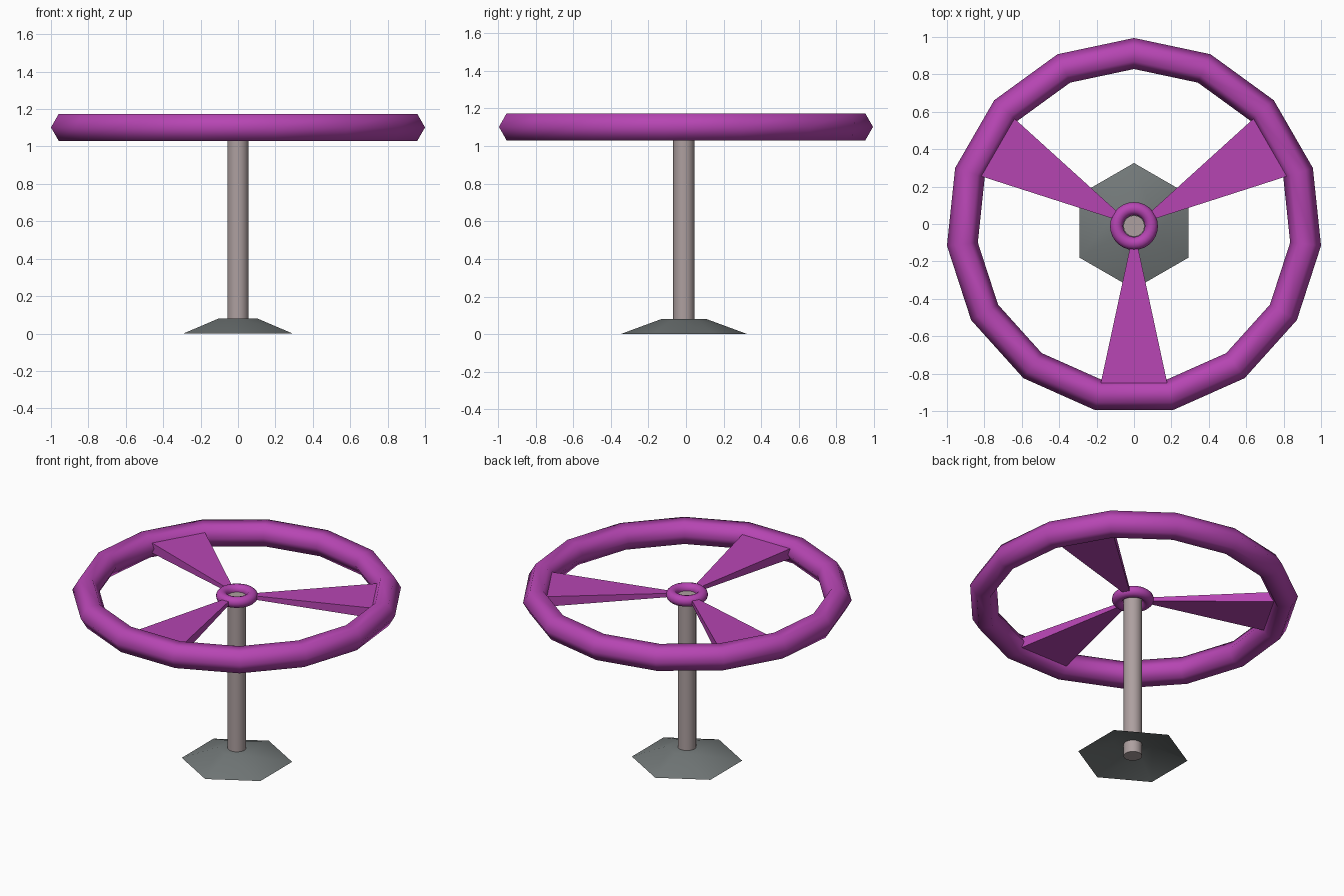
import bpy, bmesh, math
from mathutils import Matrix, Vector

if "Cube" in bpy.data.objects:
    bpy.data.objects.remove(bpy.data.objects["Cube"])

CY = -0.011      # centre of the wheel and post in y
WZ = 1.102       # height of the wheel plane


def material(name, rgb):
    m = bpy.data.materials.new(name)
    m.diffuse_color = (*rgb, 1)
    m.use_nodes = True
    m.node_tree.nodes["Principled BSDF"].inputs["Base Color"].default_value = m.diffuse_color
    return m


purple = material("purple_paint", (0.47, 0.06, 0.45))
steel = material("warm_steel", (0.42, 0.35, 0.35))
dark = material("dark_grey", (0.17, 0.19, 0.19))


def finish(name, mat, angle=None):
    ob = bpy.context.object
    ob.name = name
    ob.data.materials.append(mat)
    if angle:
        bpy.ops.object.shade_smooth_by_angle(angle=math.radians(angle))
    return ob


def torus(name, major, minor, nmaj, nmin):
    bpy.ops.mesh.primitive_torus_add(
        major_radius=major, minor_radius=minor, major_segments=nmaj,
        minor_segments=nmin, location=(0, CY, WZ), rotation=(0, 0, math.pi / 2))
    finish(name, purple, 70)


# rim (15 segments, hexagonal section) and small hub ring
torus("wheel_rim", 0.9225, 0.083, 15, 6)
torus("hub_ring", 0.093, 0.035, 28, 12)


# tapered spoke, thin at the hub and wide at the rim
def spoke(name, angle):
    bm = bmesh.new()
    ends = []
    for r, w, h in ((0.09, 0.016, 0.012), (0.85, 0.18, 0.034)):
        ends.append([bm.verts.new((r, s * w, t * h))
                     for s, t in ((-1, -1), (1, -1), (1, 1), (-1, 1))])
    a, b = ends
    bm.faces.new(a)
    bm.faces.new(b)
    for i in range(4):
        j = (i + 1) % 4
        bm.faces.new((a[i], a[j], b[j], b[i]))
    bmesh.ops.recalc_face_normals(bm, faces=bm.faces)
    bm.transform(Matrix.Translation((0, CY, WZ)) @ Matrix.Rotation(angle, 4, 'Z'))
    me = bpy.data.meshes.new(name)
    bm.to_mesh(me)
    bm.free()
    me.materials.append(purple)
    bpy.context.collection.objects.link(bpy.data.objects.new(name, me))


for k, deg in enumerate((30, 150, 270)):
    spoke(f"spoke_{k + 1}", math.radians(deg))

# post
bpy.ops.mesh.primitive_cylinder_add(vertices=16, radius=0.057, depth=1.1,
                                    location=(0, CY, 0.55))
finish("post", steel, 40)

# hexagonal flared foot, hollow underneath
bpy.ops.mesh.primitive_cone_add(vertices=6, radius1=0.337, radius2=0.12,
                                depth=0.08, location=(0, CY, 0.04))
foot = finish("foot_plate", dark)
bm = bmesh.new()
bm.from_mesh(foot.data)
bottom = [f for f in bm.faces if f.normal.z < -0.9]
bmesh.ops.delete(bm, geom=bottom, context='FACES_ONLY')
bm.to_mesh(foot.data)
bm.free()
bpy.ops.object.shade_smooth_by_angle(angle=math.radians(30))
